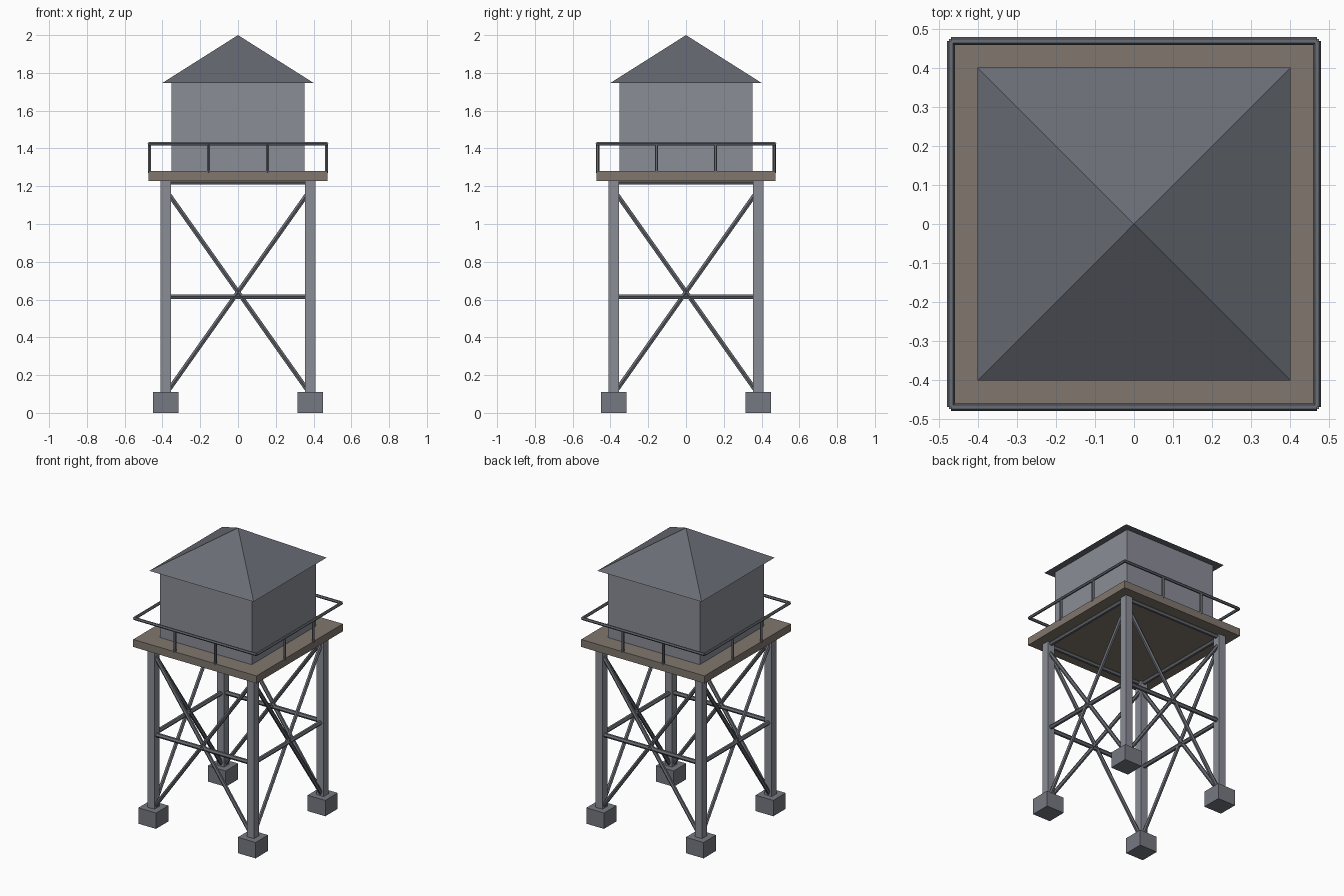
import bpy, bmesh
from math import pi
from mathutils import Matrix, Vector

if "Cube" in bpy.data.objects:
    bpy.data.objects.remove(bpy.data.objects["Cube"])


def material(name, *rgb):
    m = bpy.data.materials.new(name)
    m.diffuse_color = (*rgb, 1)
    m.use_nodes = True
    m.node_tree.nodes["Principled BSDF"].inputs["Base Color"].default_value = m.diffuse_color
    return m


wood = material("deck_wood", 0.22, 0.185, 0.155)
light_steel = material("light_steel", 0.26, 0.27, 0.31)
dark_steel = material("dark_steel", 0.14, 0.15, 0.175)
concrete = material("concrete", 0.18, 0.19, 0.22)


def finish(name, bm, mat):
    me = bpy.data.meshes.new(name)
    bm.to_mesh(me)
    bm.free()
    me.materials.append(mat)
    ob = bpy.data.objects.new(name, me)
    bpy.context.collection.objects.link(ob)


def box(name, mat, x, y, half, z0, z1):
    bm = bmesh.new()
    m = Matrix.Translation((x, y, (z0 + z1) / 2)) @ Matrix.Diagonal((2 * half, 2 * half, z1 - z0, 1))
    bmesh.ops.create_cube(bm, size=1, matrix=m)
    finish(name, bm, mat)


def bar(name, a, b, r):
    """Six-sided bar from a to b, with flats facing up and down."""
    d = (b - a).normalized()
    side = d.cross(Vector((0, 0, 1)))
    side = side.normalized() if side.length > 1e-4 else Vector((0, 1, 0))
    rot = Matrix((side.cross(d), side, d)).transposed().to_4x4()
    bm = bmesh.new()
    bmesh.ops.create_cone(bm, cap_ends=True, segments=6, radius1=r, radius2=r,
                          depth=(b - a).length, matrix=Matrix.Translation((a + b) / 2) @ rot)
    finish(name, bm, dark_steel)


L, R = 0.382, 0.468  # leg and railing offsets from the centre

# Footings and legs
for sx in (-1, 1):
    for sy in (-1, 1):
        box("footing", concrete, sx * L, sy * L, 0.068, 0, 0.11)
        box("leg", light_steel, sx * L, sy * L, 0.027, 0.1, 1.23)

# Deck and tank
box("deck", wood, 0, 0, 0.473, 1.228, 1.28)
box("tank", light_steel, 0, 0, 0.353, 1.28, 1.747)

# Pyramid roof
bm = bmesh.new()
base = [bm.verts.new((x, y, 1.747)) for x, y in ((-.4, -.4), (.4, -.4), (.4, .4), (-.4, .4))]
tip = bm.verts.new((0, 0, 2))
bm.faces.new(base[::-1])
for i in range(4):
    bm.faces.new((base[i], base[(i + 1) % 4], tip))
finish("roof", bm, dark_steel)

# Bracing and railing, repeated on each of the four sides
for k in range(4):
    turn = Matrix.Rotation(k * pi / 2, 3, 'Z')

    def side_bar(name, a, b, r):
        bar(name, turn @ Vector(a), turn @ Vector(b), r)

    for z in (0.615, 1.222):
        side_bar("cross_beam", (-L, -L, z), (L, -L, z), 0.015)
    for s in (-1, 1):
        side_bar("diagonal_brace", (-s * L, -L, 0.1), (s * L, -L, 1.18), 0.0135)
    side_bar("hand_rail", (-R, -R, 1.425), (R, -R, 1.425), 0.01)
    for x in (-R / 3, R / 3):
        side_bar("rail_post", (x, -R, 1.27), (x, -R, 1.425), 0.009)
